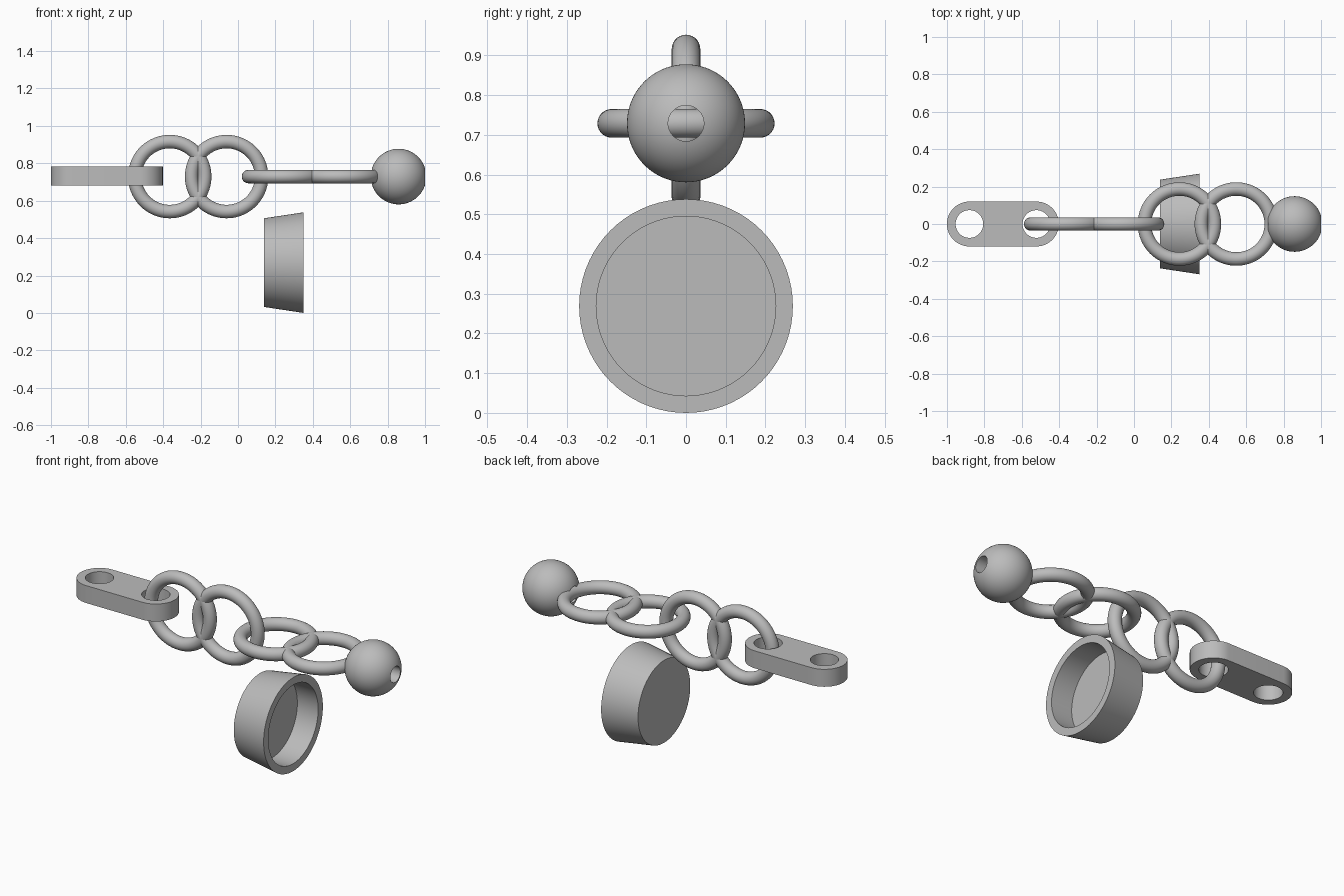
import bpy, bmesh
from math import pi, sin, cos, asin, radians
from mathutils import Vector

cube = bpy.data.objects.get("Cube")
if cube:
    bpy.data.objects.remove(cube, do_unlink=True)

grey = bpy.data.materials.new("plain grey")
grey.use_nodes = True
grey.diffuse_color = (0.5, 0.5, 0.5, 1)
grey.node_tree.nodes["Principled BSDF"].inputs["Base Color"].default_value = (0.5, 0.5, 0.5, 1)

AXIS_Z = 0.729  # height of the chain's centre line


def finish(obj):
    """Make the object active, colour it and smooth it with sharp rims."""
    bpy.ops.object.select_all(action='DESELECT')
    obj.select_set(True)
    bpy.context.view_layer.objects.active = obj
    if obj.type == 'CURVE':
        bpy.ops.object.convert(target='MESH')
        obj = bpy.context.object
    obj.data.materials.clear()
    obj.data.materials.append(grey)
    bpy.ops.object.shade_smooth_by_angle(angle=radians(35))


def lathe(name, profile, location, closed=False, steps=72):
    """Spin a profile of (x, radius) points around the x axis."""
    bm = bmesh.new()
    verts = [bm.verts.new((x, 0, r)) for x, r in profile]
    edges = [bm.edges.new(pair) for pair in zip(verts, verts[1:])]
    if closed:
        edges.append(bm.edges.new((verts[-1], verts[0])))
    bmesh.ops.spin(bm, geom=verts + edges, cent=(0, 0, 0), axis=(1, 0, 0),
                   angle=2 * pi, steps=steps)
    bmesh.ops.remove_doubles(bm, verts=bm.verts[:], dist=1e-4)
    bmesh.ops.recalc_face_normals(bm, faces=bm.faces[:])
    mesh = bpy.data.meshes.new(name)
    bm.to_mesh(mesh)
    bm.free()
    obj = bpy.data.objects.new(name, mesh)
    obj.location = location
    bpy.context.collection.objects.link(obj)
    finish(obj)


def arc(cx, radius, start, end, count):
    """Points along an arc in the horizontal plane."""
    step = (end - start) / count
    return [(cx + radius * cos(start + i * step), radius * sin(start + i * step))
            for i in range(count + 1)]


# Flat tab: rounded bar with a hole at each end
tab_ends = (-0.88, -0.522)
tab_curve = bpy.data.curves.new("end_tab", 'CURVE')
tab_curve.dimensions = '2D'
tab_curve.fill_mode = 'BOTH'
tab_curve.extrude = 0.05
outlines = [arc(tab_ends[1], 0.12, -pi / 2, pi / 2, 32) + arc(tab_ends[0], 0.12, pi / 2, 1.5 * pi, 32)]
outlines += [arc(x, 0.074, 0, 2 * pi, 48)[:-1] for x in tab_ends]
for points in outlines:
    spline = tab_curve.splines.new('POLY')
    spline.points.add(len(points) - 1)
    for point, (x, y) in zip(spline.points, points):
        point.co = (x, y, 0, 1)
    spline.use_cyclic_u = True
tab = bpy.data.objects.new("end_tab", tab_curve)
tab.location.z = AXIS_Z + 0.003
bpy.context.collection.objects.link(tab)
finish(tab)

# Chain: two upright rings, then two lying flat
for i in range(4):
    bpy.ops.mesh.primitive_torus_add(
        major_segments=80, minor_segments=28, major_radius=0.187, minor_radius=0.036,
        location=(-0.365 + 0.304 * i, 0, AXIS_Z),
        rotation=(pi / 2 if i < 2 else 0, 0, 0))
    ring = bpy.context.object
    ring.name = f"chain_ring_{i + 1}"
    finish(ring)

# Ball drilled through along the chain
BALL, BORE = 0.1485, 0.045
rim = asin(BORE / BALL)
lathe("drilled_ball", arc(0, BALL, rim, pi - rim, 40), (1 - BALL * cos(rim), 0, AXIS_Z), closed=True)

# Tapered cup lying on its side, open towards +x
lathe("cup", [(0, 0), (0, 0.237), (0.212, 0.269), (0.212, 0.226), (0.08, 0.226), (0.08, 0)],
      (0.139, 0, 0.269))
